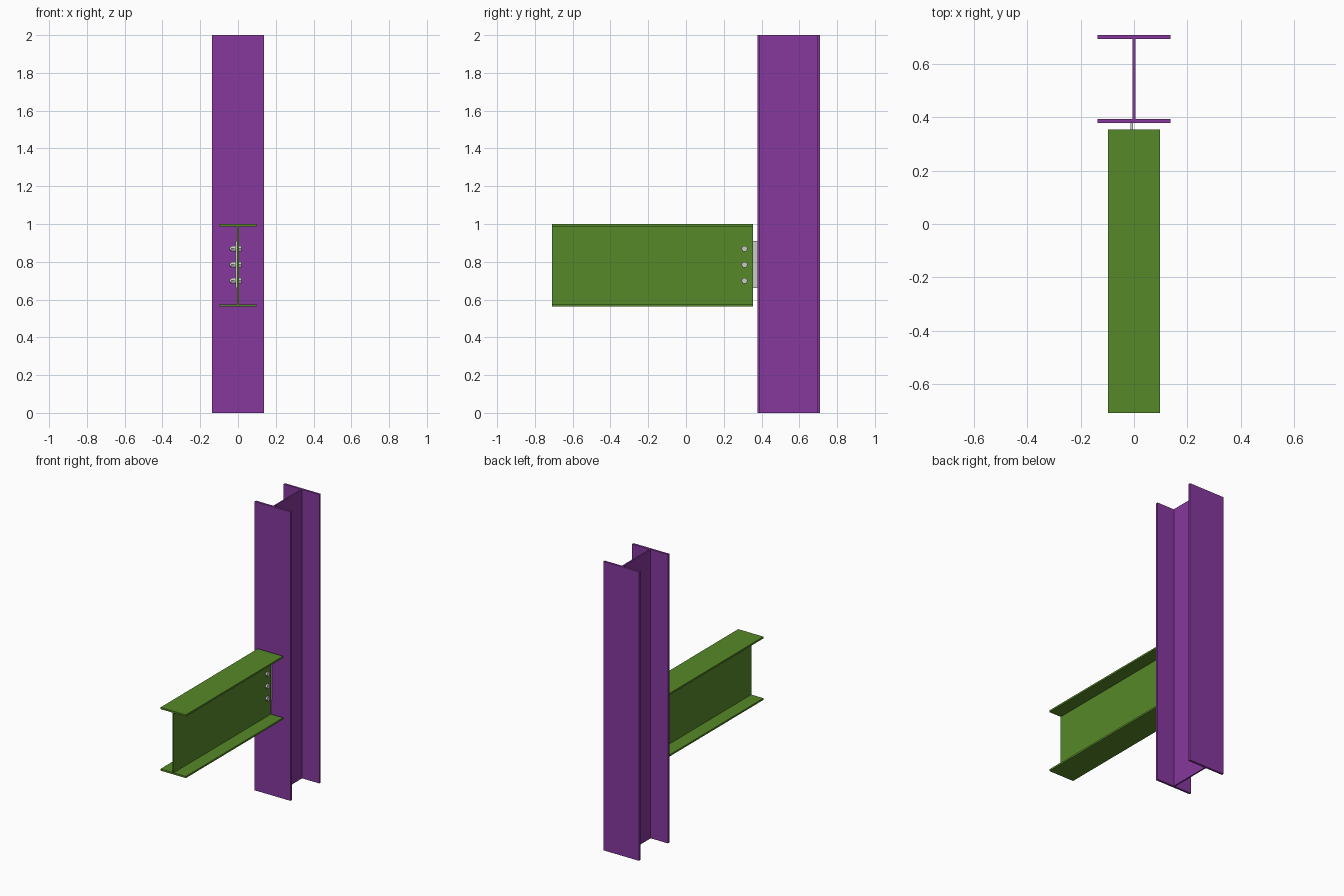
import bpy, bmesh, math
from mathutils import Matrix

if "Cube" in bpy.data.objects:
    bpy.data.objects.remove(bpy.data.objects["Cube"])


def material(name, rgb):
    m = bpy.data.materials.new(name)
    m.diffuse_color = (*rgb, 1)
    m.use_nodes = True
    m.node_tree.nodes["Principled BSDF"].inputs["Base Color"].default_value = m.diffuse_color
    return m


def make_object(name, bm, mat=None):
    bmesh.ops.recalc_face_normals(bm, faces=bm.faces)
    mesh = bpy.data.meshes.new(name)
    bm.to_mesh(mesh)
    bm.free()
    ob = bpy.data.objects.new(name, mesh)
    bpy.context.collection.objects.link(ob)
    if mat:
        mesh.materials.append(mat)
    return ob


def i_section(name, width, depth, flange, web, length, matrix, mat):
    """I profile in local XY, extruded along local Z, then placed by matrix."""
    w, d, t = width / 2, depth / 2, web / 2
    half = [(w, -d), (w, -d + flange), (t, -d + flange),
            (t, d - flange), (w, d - flange), (w, d)]
    pts = half + [(-x, y) for x, y in reversed(half)]
    bm = bmesh.new()
    face = bm.faces.new([bm.verts.new((x, y, 0)) for x, y in pts])
    ext = bmesh.ops.extrude_face_region(bm, geom=[face])
    verts = [g for g in ext["geom"] if isinstance(g, bmesh.types.BMVert)]
    bmesh.ops.translate(bm, verts=verts, vec=(0, 0, length))
    bm.transform(matrix)
    return make_object(name, bm, mat)


def add_cylinder(bm, x0, x1, y, z, radius, sides):
    """Prism along X between x0 and x1."""
    m = Matrix.Translation(((x0 + x1) / 2, y, z)) @ Matrix.Rotation(math.pi / 2, 4, 'Y')
    bmesh.ops.create_cone(bm, cap_ends=True, segments=sides, radius1=radius,
                          radius2=radius, depth=x1 - x0, matrix=m)


purple = material("column_purple", (0.24, 0.04, 0.34))
green = material("beam_green", (0.095, 0.25, 0.022))

# Upright column
i_section("column", 0.274, 0.331, 0.015, 0.010, 2.0,
          Matrix.Translation((0, 0.5435, 0)), purple)

# Horizontal beam, stopping just short of the column flange
i_section("beam", 0.194, 0.438, 0.012, 0.008, 1.064,
          Matrix.Translation((0, 0.355, 0.781)) @ Matrix.Rotation(math.pi / 2, 4, 'X'), green)

# Shear plate lying against the beam web
bm = bmesh.new()
bmesh.ops.create_cube(bm, size=1, matrix=Matrix.Translation((-0.009, 0.323, 0.785))
                      @ Matrix.Diagonal((0.010, 0.110, 0.25, 1)))
make_object("shear_plate", bm)

# Bolts: hex head on the right, shank, washer and hex nut on the left
for i, z in enumerate((0.70, 0.785, 0.87)):
    bm = bmesh.new()
    add_cylinder(bm, 0.004, 0.018, 0.31, z, 0.017, 6)
    add_cylinder(bm, -0.046, 0.006, 0.31, z, 0.0095, 20)
    add_cylinder(bm, -0.036, -0.018, 0.31, z, 0.017, 6)
    add_cylinder(bm, -0.018, -0.014, 0.31, z, 0.018, 20)
    ob = make_object(f"bolt_{i + 1}", bm)
    bpy.context.view_layer.objects.active = ob
    ob.select_set(True)
    bpy.ops.object.shade_smooth_by_angle(angle=math.radians(30))
    ob.select_set(False)
